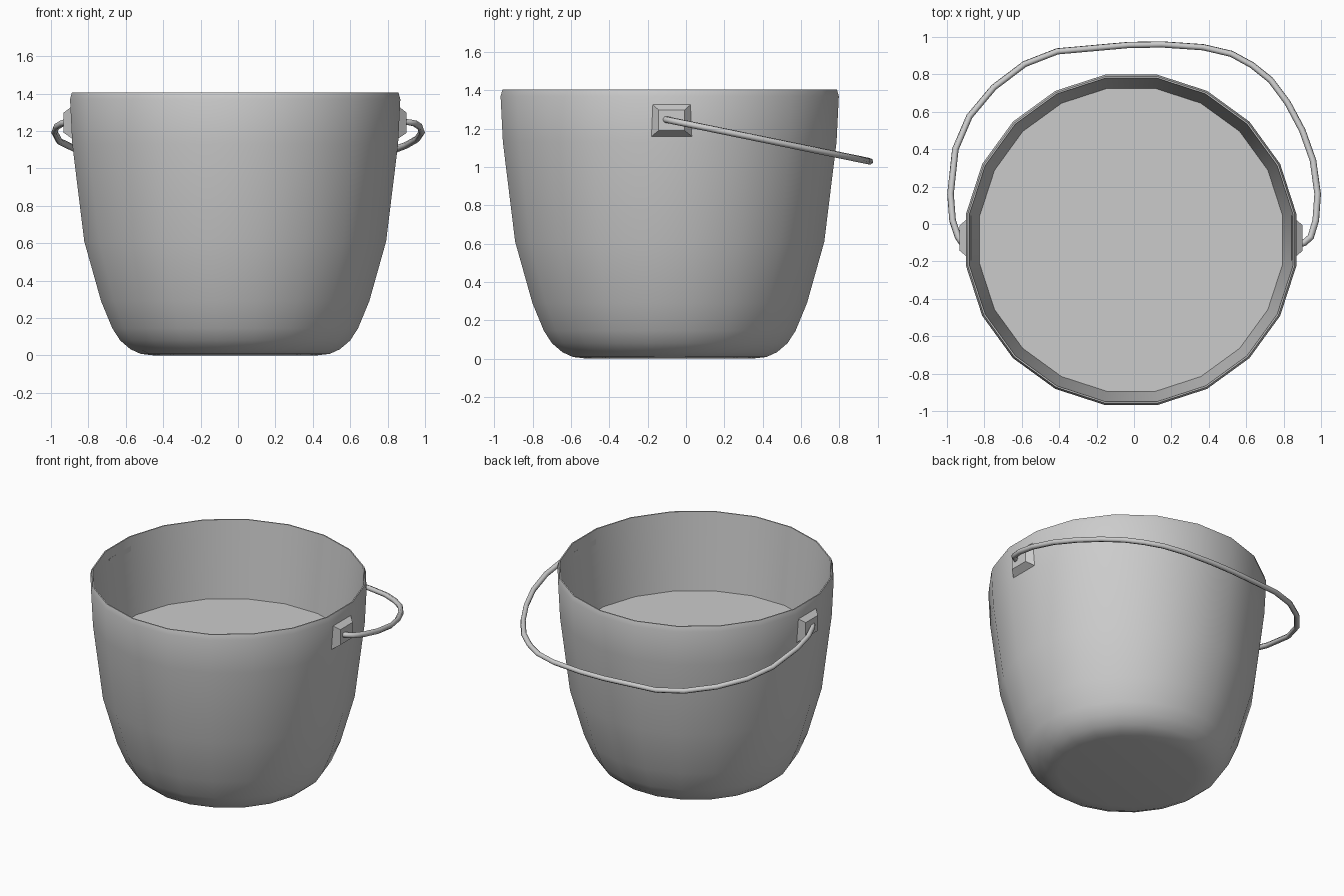
import bpy
from math import sin, cos, pi, radians

if "Cube" in bpy.data.objects:
    bpy.data.objects.remove(bpy.data.objects["Cube"])

CX, CY, SIDES = -0.015, -0.085, 20


def add_mesh(name, verts, faces, smooth=False):
    mesh = bpy.data.meshes.new(name)
    mesh.from_pydata(verts, [], faces)
    mesh.update()
    obj = bpy.data.objects.new(name, mesh)
    bpy.context.collection.objects.link(obj)
    if smooth:
        bpy.ops.object.select_all(action='DESELECT')
        bpy.context.view_layer.objects.active = obj
        obj.select_set(True)
        bpy.ops.object.shade_smooth_by_angle(angle=radians(40))
    return obj


# Bucket shell: outer wall, thin rim, inner wall and raised inner floor.
# Profile is half-width across the flats and height, bottom to inside.
profile = [(0.435, 0), (0.505, 0.008), (0.56, 0.033), (0.615, 0.08),
           (0.657, 0.145), (0.717, 0.29), (0.807, 0.61), (0.871, 1.13),
           (0.883, 1.37), (0.873, 1.405), (0.865, 1.405), (0.81, 0.87)]
verts, faces = [], []
for r, z in profile:
    r /= cos(pi / SIDES)
    for i in range(SIDES):
        a = 2 * pi * (i + 0.5) / SIDES
        verts.append((CX + r * cos(a), CY + r * sin(a), z))
for k in range(len(profile) - 1):
    for i in range(SIDES):
        j = (i + 1) % SIDES
        faces.append((k * SIDES + i, k * SIDES + j,
                      (k + 1) * SIDES + j, (k + 1) * SIDES + i))
faces.append(tuple(reversed(range(SIDES))))
last = (len(profile) - 1) * SIDES
faces.append(tuple(range(last, last + SIDES)))
add_mesh("bucket", verts, faces, smooth=True)

# Handle brackets: flattened pyramids on both sides
for side, name in ((1, "right_bracket"), (-1, "left_bracket")):
    verts = []
    for d, hy, z0, z1 in ((0.855, 0.12, 1.148, 1.345),
                          (0.917, 0.068, 1.19, 1.298)):
        x = CX + side * d
        verts += [(x, -0.075 - hy, z0), (x, -0.075 + hy, z0),
                  (x, -0.075 + hy, z1), (x, -0.075 - hy, z1)]
    faces = [(3, 2, 1, 0), (4, 5, 6, 7)]
    faces += [(i, (i + 1) % 4, (i + 1) % 4 + 4, i + 4) for i in range(4)]
    if side < 0:
        faces = [f[::-1] for f in faces]
    add_mesh(name, verts, faces)

# Wire handle: round bar along a tilted, slightly uneven arc
path = [(0.86, -0.117), (0.91, -0.1), (0.945, -0.07), (0.972, 0.02),
        (0.982, 0.16), (0.957, 0.34), (0.9, 0.5), (0.82, 0.65),
        (0.73, 0.77), (0.63, 0.85), (0.52, 0.91), (0.37, 0.945),
        (0.15, 0.96), (-0.03, 0.957), (-0.41, 0.923), (-0.585, 0.855),
        (-0.75, 0.73), (-0.88, 0.575), (-0.955, 0.4), (-0.981, 0.16),
        (-0.97, 0.02), (-0.94, -0.07), (-0.92, -0.1), (-0.88, -0.117)]
curve = bpy.data.curves.new("handle", 'CURVE')
curve.dimensions = '3D'
curve.bevel_depth = 0.018
curve.bevel_resolution = 1
curve.use_fill_caps = True
spline = curve.splines.new('POLY')
spline.points.add(len(path) - 1)
for p, (x, y) in zip(spline.points, path):
    p.co = (x, y, 1.25 - 0.205 * (y + 0.115), 1)
spline.use_smooth = True
bpy.context.collection.objects.link(bpy.data.objects.new("handle", curve))
